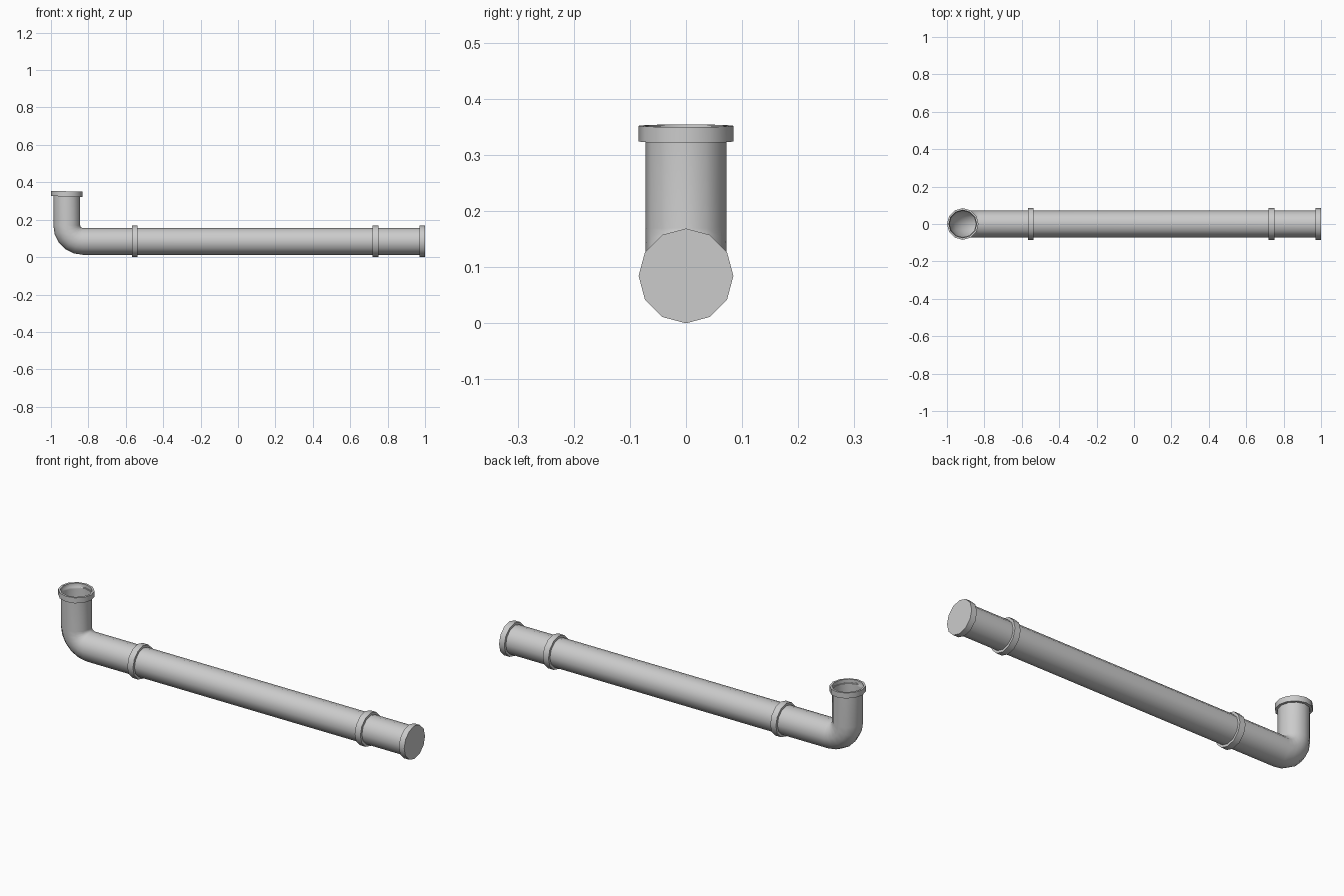
import bpy, bmesh, math
from mathutils import Vector

if "Cube" in bpy.data.objects:
    bpy.data.objects.remove(bpy.data.objects["Cube"])

SIDES = 12
AXIS_Z = 0.0845
PIPE_R = 0.072
RIM_R = 0.0845
RISER_X = -0.9155


def sweep(name, stations, cap_end=False, loop=False):
    """Skin rings given as (x, z, angle of the ring's tangent in the xz plane, radius)."""
    bm = bmesh.new()
    rings = []
    for x, z, ang, r in stations:
        across = Vector((-math.sin(ang), 0, math.cos(ang)))
        rings.append([bm.verts.new(Vector((x, 0, z))
                      + across * r * math.cos(2 * math.pi * i / SIDES)
                      + Vector((0, 1, 0)) * r * math.sin(2 * math.pi * i / SIDES))
                      for i in range(SIDES)])
    pairs = list(zip(rings, rings[1:]))
    if loop:
        pairs.append((rings[-1], rings[0]))
    for a, b in pairs:
        for i in range(SIDES):
            j = (i + 1) % SIDES
            bm.faces.new((a[i], a[j], b[j], b[i]))
    if cap_end:
        bm.faces.new(rings[-1])
    bmesh.ops.recalc_face_normals(bm, faces=bm.faces)
    mesh = bpy.data.meshes.new(name)
    bm.to_mesh(mesh)
    bm.free()
    ob = bpy.data.objects.new(name, mesh)
    bpy.context.collection.objects.link(ob)
    bpy.ops.object.select_all(action='DESELECT')
    ob.select_set(True)
    bpy.context.view_layer.objects.active = ob
    bpy.ops.object.shade_smooth_by_angle(angle=math.radians(40))
    return ob


# Pipe: open riser, bend and long straight run
bend_r = 0.085
cx, cz = RISER_X + bend_r, AXIS_Z + bend_r
pipe = [(RISER_X, 0.335, -math.pi / 2, PIPE_R)]
for k in range(6):
    a = math.pi / 2 * k / 5
    pipe.append((cx - bend_r * math.cos(a), cz - bend_r * math.sin(a),
                 a - math.pi / 2, PIPE_R))
pipe.append((0.985, AXIS_Z, 0, PIPE_R))
sweep("pipe", pipe)

# Joint collars around the straight run
for name, x0, x1 in (("left_collar", -0.568, -0.536), ("right_collar", 0.72, 0.752)):
    sweep(name, [(x0, AXIS_Z, 0, PIPE_R), (x0, AXIS_Z, 0, RIM_R),
                 (x1, AXIS_Z, 0, RIM_R), (x1, AXIS_Z, 0, PIPE_R)])

# Closed end cap
sweep("end_cap", [(0.97, AXIS_Z, 0, PIPE_R), (0.97, AXIS_Z, 0, RIM_R),
                  (1.0, AXIS_Z, 0, RIM_R)], cap_end=True)

# Open, slightly tilted rim on the riser
tilt = math.radians(-91.7)
rim = [(0.324, RIM_R), (0.352, RIM_R), (0.352, 0.074), (0.336, 0.074),
       (0.332, 0.0705), (0.324, 0.0705)]
sweep("top_rim", [(RISER_X, z, tilt, r) for z, r in rim], loop=True)
